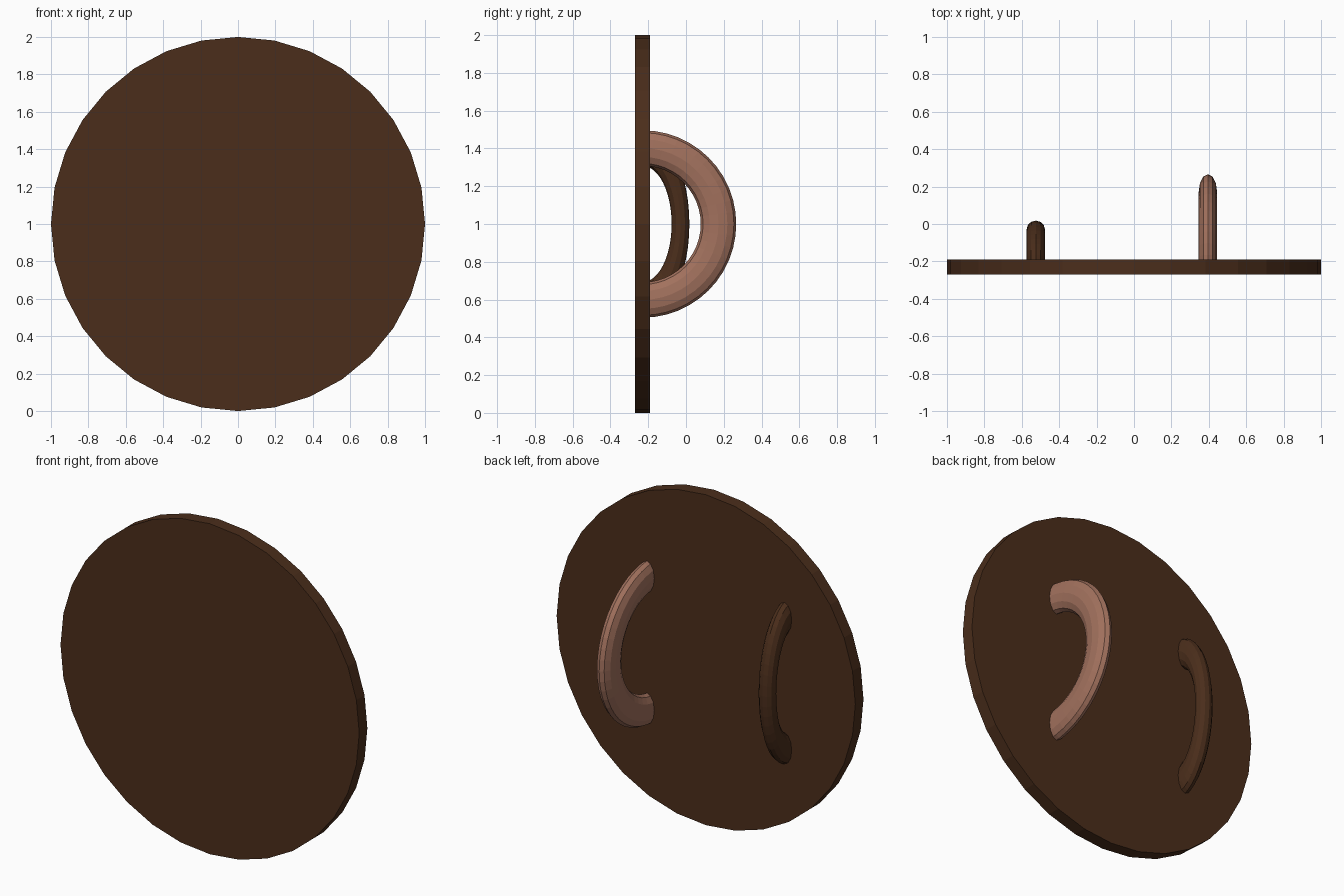
import bpy, bmesh
from math import pi, sin, cos

if "Cube" in bpy.data.objects:
    bpy.data.objects.remove(bpy.data.objects["Cube"])

Y0, Z0 = -0.23, 1.0  # disc centre


def material(name, color):
    m = bpy.data.materials.new(name)
    m.diffuse_color = (*color, 1)
    m.use_nodes = True
    m.node_tree.nodes["Principled BSDF"].inputs["Base Color"].default_value = m.diffuse_color
    return m


def half_ring(name, x, depth, mat, major=0.402, minor=0.094, width=0.049, steps=24, sides=12):
    """Half torus in the YZ plane with its open ends sunk into the disc."""
    bm = bmesh.new()
    rings = []
    for i in range(steps + 1):
        a = -pi / 2 + pi * i / steps
        ring = []
        for j in range(sides):
            b = 2 * pi * j / sides
            r = major + minor * cos(b)
            ring.append(bm.verts.new((width * sin(b), depth * r * cos(a), r * sin(a))))
        rings.append(ring)
    for p, q in zip(rings, rings[1:]):
        for j in range(sides):
            k = (j + 1) % sides
            bm.faces.new((p[j], p[k], q[k], q[j]))
    bm.faces.new(rings[0])
    bm.faces.new(rings[-1])
    bmesh.ops.recalc_face_normals(bm, faces=bm.faces)
    me = bpy.data.meshes.new(name)
    bm.to_mesh(me)
    bm.free()
    me.materials.append(mat)
    ob = bpy.data.objects.new(name, me)
    ob.location = (x, Y0, Z0)
    bpy.context.collection.objects.link(ob)


wood = material("dark_wood", (0.07, 0.027, 0.011))
leather = material("leather", (0.36, 0.165, 0.11))

# Round shield board
bpy.ops.mesh.primitive_cylinder_add(vertices=32, radius=1, depth=0.078,
                                    location=(0, Y0, Z0), rotation=(pi / 2, 0, 0))
board = bpy.context.object
board.name = "shield_board"
board.data.materials.append(wood)

# Arm strap and flatter hand grip on the back
half_ring("arm_strap", 0.395, 1.0, leather)
half_ring("hand_grip", -0.525, 0.5, wood)
